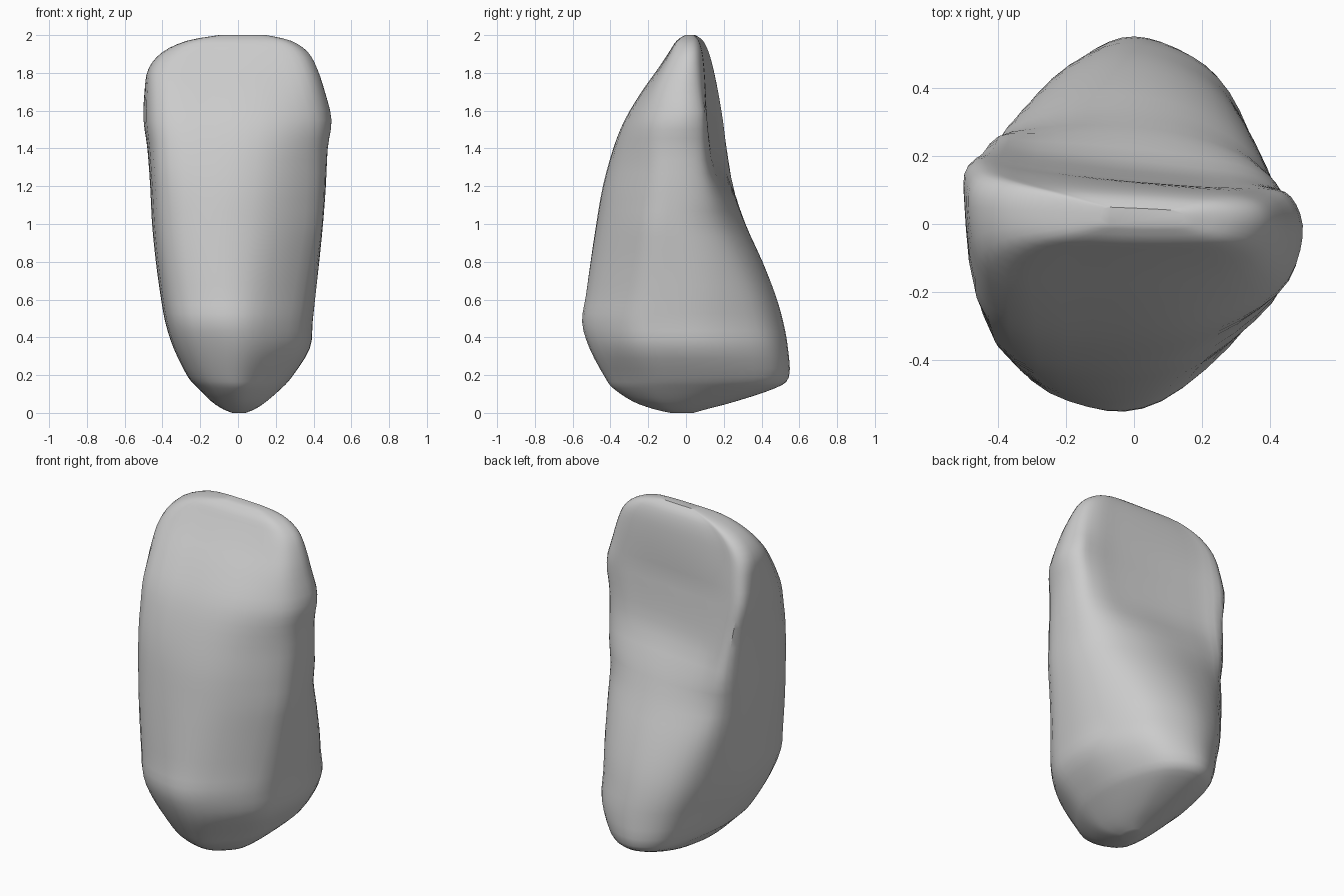
import bpy, bmesh

if "Cube" in bpy.data.objects:
    bpy.data.objects.remove(bpy.data.objects["Cube"])

# Silhouette rows: z, x left, x right, y front, y back
ROWS = [
    (0.0, -0.03, 0.04, -0.08, 0.04), (0.02, -0.08, 0.09, -0.17, 0.11),
    (0.06, -0.14, 0.15, -0.28, 0.26), (0.13, -0.21, 0.23, -0.385, 0.47),
    (0.19, -0.265, 0.285, -0.43, 0.545), (0.34, -0.34, 0.38, -0.51, 0.54),
    (0.48, -0.385, 0.395, -0.55, 0.515), (0.62, -0.41, 0.41, -0.53, 0.475),
    (0.8, -0.435, 0.43, -0.505, 0.405), (1.0, -0.455, 0.45, -0.475, 0.315),
    (1.2, -0.465, 0.465, -0.44, 0.25), (1.4, -0.48, 0.475, -0.385, 0.215),
    (1.55, -0.5, 0.495, -0.325, 0.195), (1.7, -0.495, 0.46, -0.235, 0.17),
    (1.82, -0.475, 0.42, -0.15, 0.145), (1.91, -0.4, 0.37, -0.09, 0.12),
    (1.97, -0.27, 0.28, -0.05, 0.09), (2.0, -0.1, 0.15, -0.005, 0.05)]

# Cross-sections: back left edge, across the back, right flank, front, left side
LOW = [(-.31, .22), (-.22, .45), (-.05, .55), (.13, .52), (.27, .40), (.37, .13),
       (.37, -.13), (.30, -.33), (.07, -.53), (-.12, -.54), (-.31, -.41), (-.36, -.08)]
MID = [(-.41, .21), (-.27, .28), (-.05, .30), (.16, .27), (.33, .19), (.42, .08),
       (.45, -.07), (.405, -.24), (.14, -.44), (-.15, -.475), (-.39, -.37), (-.45, -.03)]
NECK = [(-.44, .22), (-.29, .21), (-.05, .18), (.18, .155), (.35, .135), (.44, .08),
        (.465, -.05), (.41, -.2), (.16, -.37), (-.13, -.405), (-.415, -.33), (-.475, .02)]
HIGH = [(-.47, .19), (-.3, .165), (-.05, .135), (.2, .115), (.36, .11), (.45, .085),
        (.485, -.03), (.41, -.19), (.18, -.29), (-.12, -.30), (-.43, -.25), (-.5, .07)]
RIDGE = [(-.28, .1), (-.2, .1), (0, .09), (.15, .08), (.25, .07), (.3, .04),
         (.3, -.01), (.25, -.06), (.1, -.07), (-.1, -.065), (-.27, -.05), (-.31, .04)]
SHAPES = [(0.35, LOW), (1.0, MID), (1.3, NECK), (1.6, HIGH), (1.95, RIDGE)]


def spline(points, steps, closed):
    """Catmull-Rom curve through the points."""
    n, out = len(points), []
    for i in range(n if closed else n - 1):
        p = [points[k % n] if closed else points[min(max(k, 0), n - 1)]
             for k in range(i - 1, i + 3)]
        for s in range(steps):
            t = s / steps
            out.append([0.5 * (2 * b + (c - a) * t + (2 * a - 5 * b + 4 * c - d) * t * t
                               + (3 * b - a - 3 * c + d) * t ** 3)
                        for a, b, c, d in zip(*p)])
    return out if closed else out + [list(points[-1])]


def fit(values, low, high):
    a, b = min(values), max(values)
    return [low + (v - a) / (b - a) * (high - low) for v in values]


def unit(shape):
    return list(zip(*[fit(axis, 0, 1) for axis in zip(*shape)]))


def section(z):
    """Blend the neighbouring cross-sections at height z."""
    if z <= SHAPES[0][0]:
        return unit(SHAPES[0][1])
    for (z0, a), (z1, b) in zip(SHAPES, SHAPES[1:]):
        if z <= z1:
            t = (z - z0) / (z1 - z0)
            return [(p[0] + (q[0] - p[0]) * t, p[1] + (q[1] - p[1]) * t)
                    for p, q in zip(unit(a), unit(b))]
    return unit(SHAPES[-1][1])


# Loft the stone body through the rows
bm = bmesh.new()
rings = []
for z, xl, xr, yf, yb in spline(ROWS, 3, False):
    curve = spline(section(z), 4, True)
    xs = fit([p[0] for p in curve], xl, xr)
    ys = fit([p[1] for p in curve], yf, yb)
    rings.append([bm.verts.new((x, y, max(z, 0))) for x, y in zip(xs, ys)])
for low, high in zip(rings, rings[1:]):
    for i in range(len(low)):
        j = (i + 1) % len(low)
        bm.faces.new((low[i], low[j], high[j], high[i]))
bm.faces.new(rings[0])
bm.faces.new(rings[-1])
bmesh.ops.recalc_face_normals(bm, faces=bm.faces[:])

mesh = bpy.data.meshes.new("stone")
bm.to_mesh(mesh)
bm.free()
stone = bpy.data.objects.new("stone", mesh)
bpy.context.collection.objects.link(stone)
bpy.context.view_layer.objects.active = stone
stone.select_set(True)
bpy.ops.object.shade_smooth_by_angle(angle=0.6)
